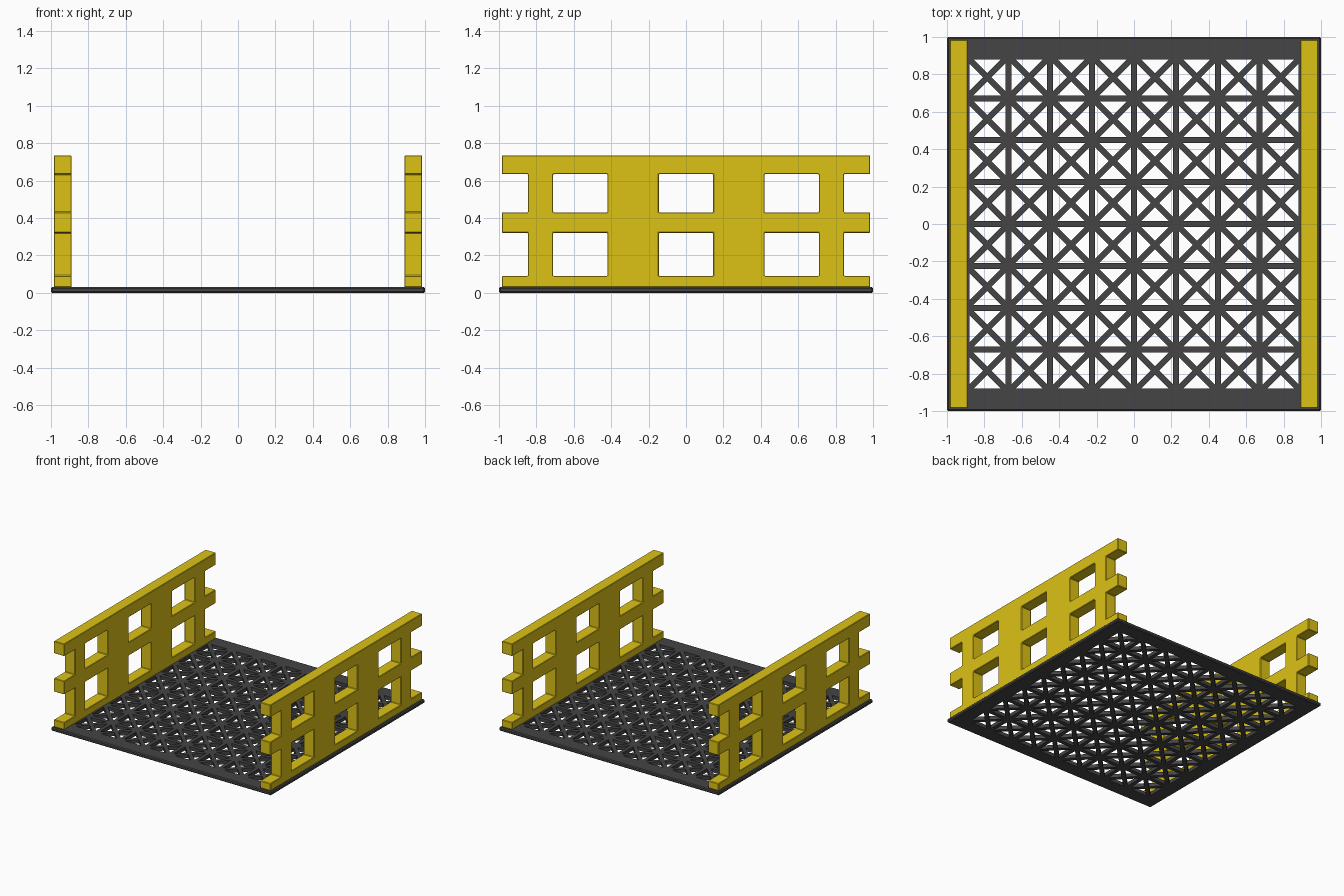
import bpy
import bmesh
from mathutils import Vector

if "Cube" in bpy.data.objects:
    bpy.data.objects.remove(bpy.data.objects["Cube"])


def material(name, rgb):
    m = bpy.data.materials.new(name)
    m.diffuse_color = (*rgb, 1)
    m.use_nodes = True
    m.node_tree.nodes["Principled BSDF"].inputs["Base Color"].default_value = m.diffuse_color
    return m


def sheet(us, vs, place, keep=lambda i, j: True):
    """Flat grid of quads on the break lines us, vs, skipping unwanted cells."""
    bm = bmesh.new()
    pts = [[bm.verts.new(place(u, v)) for v in vs] for u in us]
    for i in range(len(us) - 1):
        for j in range(len(vs) - 1):
            if keep(i, j):
                bm.faces.new((pts[i][j], pts[i + 1][j], pts[i + 1][j + 1], pts[i][j + 1]))
    bmesh.ops.delete(bm, geom=[v for v in bm.verts if not v.link_faces], context='VERTS')
    return bm


def thicken(bm, offset):
    """Extrude the sheet into a closed solid."""
    r = bmesh.ops.extrude_face_region(bm, geom=bm.faces[:], use_keep_orig=True)
    verts = [g for g in r["geom"] if isinstance(g, bmesh.types.BMVert)]
    bmesh.ops.translate(bm, verts=verts, vec=Vector(offset))
    bmesh.ops.recalc_face_normals(bm, faces=bm.faces[:])


def chamfer(bm, width, wanted=lambda e: True):
    edges = [e for e in bm.edges if e.is_manifold and e.calc_face_angle() > 0.5 and wanted(e)]
    bmesh.ops.bevel(bm, geom=edges, offset=width, segments=1, affect='EDGES')


def finish(bm, name, mat):
    me = bpy.data.meshes.new(name)
    bm.to_mesh(me)
    bm.free()
    me.materials.append(mat)
    ob = bpy.data.objects.new(name, me)
    bpy.context.collection.objects.link(ob)
    return ob


grey = material("dark_grey", (0.058, 0.058, 0.06))
yellow = material("yellow", (0.72, 0.54, 0.008))

# Floor: solid rim around 8 x 8 cells, each crossed by diagonals
CELLS, FIELD, BAR, FLOOR_H = 8, 0.896, 0.032, 0.03
lines = [-1] + [FIELD * (2 * k / CELLS - 1) for k in range(CELLS + 1)] + [1]
bm = sheet(lines, lines, lambda u, v: (u, v, 0))
inner = [f for f in bm.faces if max(abs(c) for c in f.calc_center_median()) < FIELD]
triangles = bmesh.ops.poke(bm, faces=inner)["faces"]
bmesh.ops.inset_individual(bm, faces=triangles, thickness=BAR / 2, use_even_offset=True)
bmesh.ops.delete(bm, geom=triangles, context='FACES')
thicken(bm, (0, 0, FLOOR_H))
chamfer(bm, 0.007, lambda e: any(all(abs(v.co[a]) > 0.999 for v in e.verts) for a in (0, 1)))
finish(bm, "lattice_floor", grey)

# Side walls: three rails and four posts, with notched ends and six windows
half = [0.145, 0.42, 0.71, 0.845, 0.985]
ys = [-y for y in reversed(half)] + half
zs = [FLOOR_H, 0.09, 0.32, 0.43, 0.635, 0.735]
for name, x in (("left_wall", -0.985), ("right_wall", 0.89)):
    bm = sheet(ys, zs, lambda y, z: (x, y, z),
               lambda i, j: j % 2 == 0 or i in (1, 3, 5, 7))
    thicken(bm, (0.095, 0, 0))
    chamfer(bm, 0.004)
    finish(bm, name, yellow)
